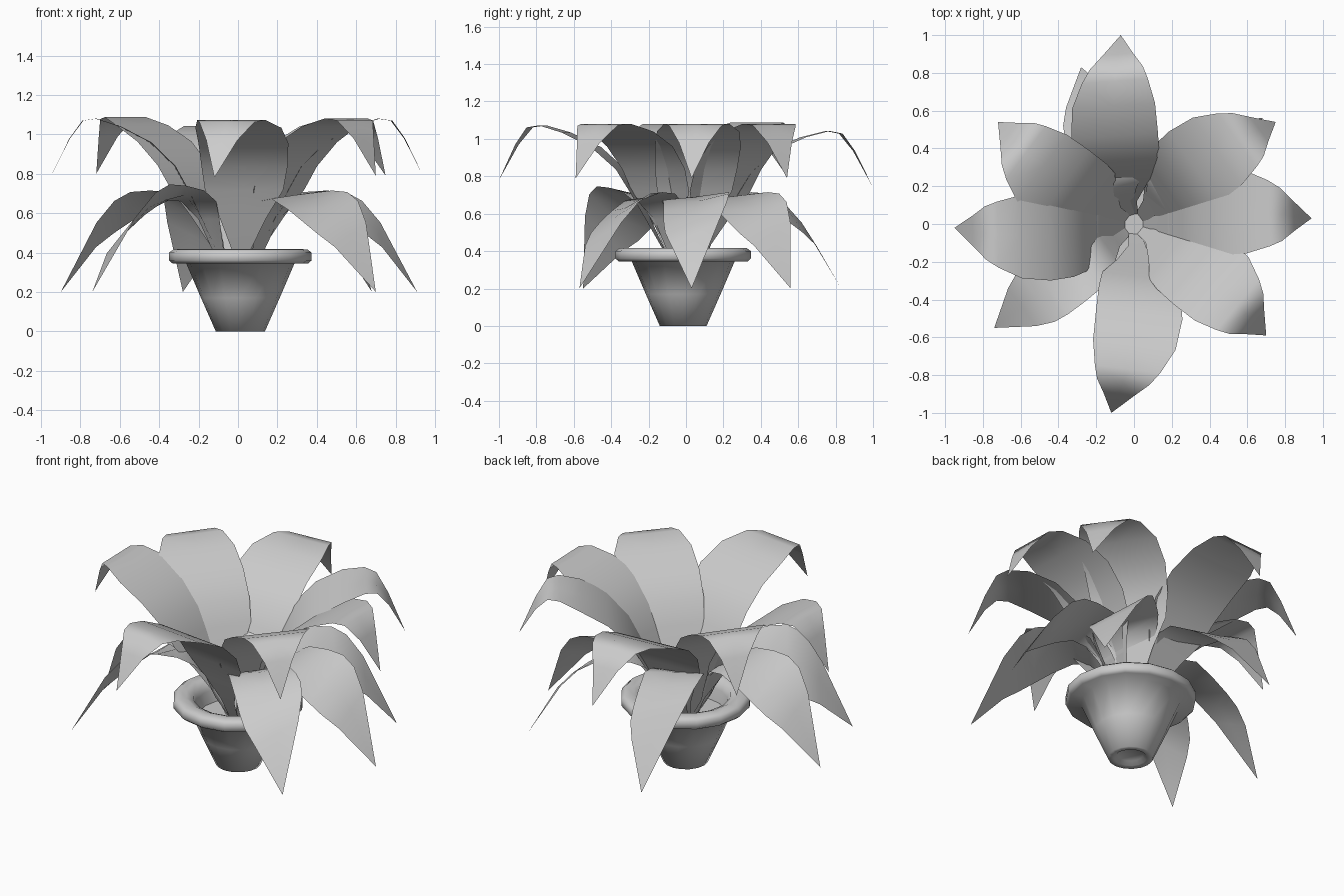
import bpy, bmesh, math
from mathutils import Vector

cube = bpy.data.objects.get("Cube")
if cube:
    bpy.data.objects.remove(cube, do_unlink=True)

grey = bpy.data.materials.new("plain_grey")
grey.use_nodes = True
grey.diffuse_color = (0.6, 0.6, 0.6, 1)
grey.node_tree.nodes["Principled BSDF"].inputs["Base Color"].default_value = (0.6, 0.6, 0.6, 1)

CENTRE = Vector((0.012, -0.015, 0))


def finish(name, bm, angle):
    bmesh.ops.remove_doubles(bm, verts=bm.verts, dist=0.0005)
    mesh = bpy.data.meshes.new(name)
    bm.to_mesh(mesh)
    bm.free()
    mesh.materials.append(grey)
    obj = bpy.data.objects.new(name, mesh)
    bpy.context.collection.objects.link(obj)
    bpy.ops.object.select_all(action='DESELECT')
    obj.select_set(True)
    bpy.context.view_layer.objects.active = obj
    bpy.ops.object.shade_smooth_by_angle(angle=math.radians(angle))
    return obj


def lathe(name, profile, steps):
    bm = bmesh.new()
    verts = [bm.verts.new((r, 0, z)) for r, z in profile]
    edges = [bm.edges.new(pair) for pair in zip(verts, verts[1:])]
    bmesh.ops.spin(bm, geom=verts + edges, cent=(0, 0, 0), axis=(0, 0, 1),
                   angle=math.tau, steps=steps)
    bmesh.ops.remove_doubles(bm, verts=bm.verts, dist=0.0005)
    bmesh.ops.recalc_face_normals(bm, faces=bm.faces)
    finish(name, bm, 75).location = CENTRE


# Leaf outlines: share of reach, height, half width
UPPER = [(.03, .25, .03), (.12, .42, .05), (.2, .58, .12), (.27, .72, .2),
         (.34, .84, .22), (.47, .96, .23), (.63, 1.04, .22), (.76, 1.08, .175),
         (.83, 1.07, .14), (.9, .98, .08), (1, .79, 0)]
LOWER = [(.03, .25, .03), (.14, .42, .05), (.2, .57, .09), (.27, .66, .15),
         (.37, .69, .17), (.5, .665, .175), (.61, .63, .175), (.7, .58, .165),
         (.8, .49, .125), (1, .2, 0)]


def leaf(name, tip, outline, sway=0.05, lift=0, twist=0):
    """A thin blade that arches out to its tip, bows sideways and may twist."""
    reach = Vector((tip[0], tip[1], 0))
    side = Vector((-reach.y, reach.x, 0)).normalized()
    bm = bmesh.new()
    rows = []
    for t, z, half in outline:
        mid = reach * t + side * sway * math.sin(math.pi * t)
        mid.z = z + lift * t
        roll = twist * min(1, max(0, (t - .3) / .35))
        across = Vector((side.x, side.y, roll))
        rows.append([bm.verts.new(mid + across * half * u) for u in (-1, 0, 1)])
    for a, b in zip(rows, rows[1:]):
        for j in range(2):
            bm.faces.new((a[j], b[j], b[j + 1], a[j + 1]))
    finish(name, bm, 60)


# Pot with an overhanging rounded rim, and soil inside
lathe("pot", [(0, .02), (.07, .02), (.09, 0), (.125, 0), (.2, .17), (.275, .345),
              (.345, .345), (.362, .36), (.362, .4), (.34, .416), (.29, .418),
              (.25, .4), (.235, .36), (.22, .29)], 16)
lathe("soil", [(0, .29), (.225, .29)], 16)

# Tall leaves
for name, tip, sway, lift in [
        ("back", (-.07, 1), .07, -.05), ("back_right", (-.72, .54), .06, .01),
        ("back_left", (.75, .54), .06, 0), ("left", (.94, .03), .05, 0),
        ("front_left", (.7, -.59), .04, 0), ("front", (-.12, -1), .085, -.01),
        ("right", (-.95, -.02), .06, 0)]:
    leaf("tall_leaf_" + name, tip, UPPER, sway, lift)

# Low drooping leaves, each twisted towards its tip
for name, tip, sway, twist in [
        ("back", (-.28, .83), .03, .5), ("back_left", (.68, .56), .03, .5),
        ("left", (.91, .03), .04, .5), ("front_left", (.7, -.57), .03, .5),
        ("front_right", (-.74, -.55), 0, .75), ("right", (-.9, -.01), .03, .5)]:
    leaf("low_leaf_" + name, tip, LOWER, sway, 0, twist)
